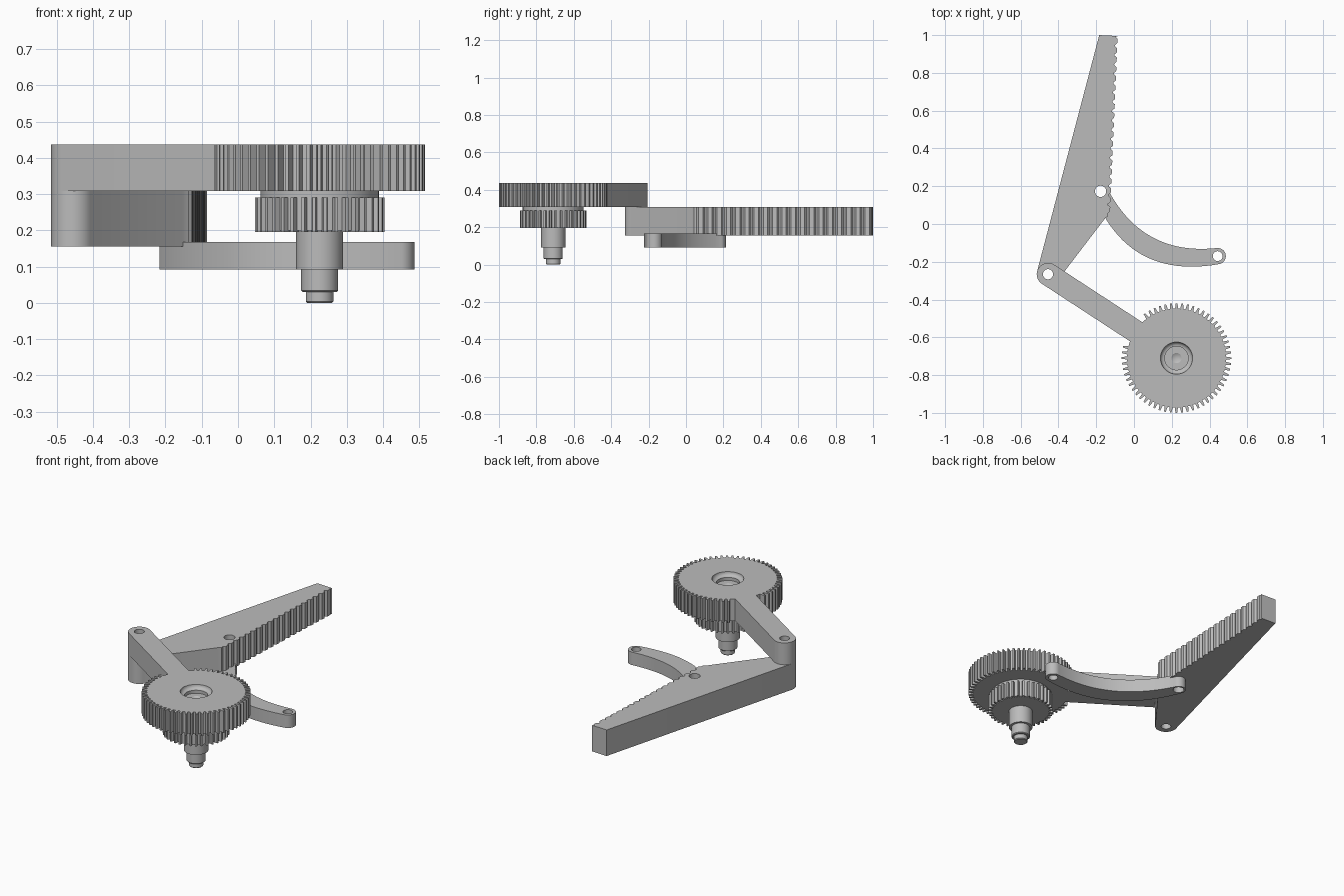
import bpy
import bmesh
from math import sin, cos, tau, radians, degrees, asin, atan2
from mathutils import Vector

cube = bpy.data.objects.get("Cube")
if cube:
    bpy.data.objects.remove(cube, do_unlink=True)

# One plain grey for the whole mechanism
GREY = (0.5, 0.5, 0.5, 1)
grey = bpy.data.materials.new("plain_grey")
grey.use_nodes = True
grey.diffuse_color = GREY
grey.node_tree.nodes["Principled BSDF"].inputs["Base Color"].default_value = GREY


def arc(center, r, start, end, steps=24):
    """Points on a circle, angles in degrees."""
    angles = [radians(start + (end - start) * i / steps) for i in range(steps + 1)]
    return [Vector((center[0] + r * cos(a), center[1] + r * sin(a))) for a in angles]


def bow(a, mid, b, steps=24):
    """Inner points of a curve from a to b passing through mid."""
    ctrl = 2 * Vector(mid) - (a + b) / 2
    ts = [i / steps for i in range(1, steps)]
    return [(1 - t) ** 2 * a + 2 * t * (1 - t) * ctrl + t * t * b for t in ts]


def circle(center, r, steps=64):
    return arc(center, r, 0, 360, steps)[:-1]


def teeth(center, root, tip, count, phase=0, gap=0):
    """Gear outline starting at phase degrees, leaving out a gap each side of it."""
    pts = []
    pitch = 360 / count
    for i in range(count):
        mid = (i + 0.5) * pitch
        if mid - pitch / 2 < gap or mid + pitch / 2 > 360 - gap:
            continue
        for off, r in ((-0.3, root), (-0.15, tip), (0.15, tip), (0.3, root)):
            pts += arc(center, r, phase + mid + off * pitch, 0, 1)[:1]
    return pts


def finish(name, mesh):
    bm = bmesh.new()
    bm.from_mesh(mesh)
    bmesh.ops.remove_doubles(bm, verts=bm.verts, dist=0.0001)
    bmesh.ops.recalc_face_normals(bm, faces=bm.faces)
    bm.to_mesh(mesh)
    bm.free()
    mesh.name = name
    mesh.materials.clear()
    mesh.materials.append(grey)
    mesh.polygons.foreach_set("use_smooth", [True] * len(mesh.polygons))
    mesh.set_sharp_from_angle(angle=radians(25))
    ob = bpy.data.objects.new(name, mesh)
    bpy.context.collection.objects.link(ob)
    return ob


def plate(name, loops, z0, z1):
    """Flat part: first loop is the outline, the others are holes."""
    curve = bpy.data.curves.new(name + "_outline", "CURVE")
    curve.dimensions = "2D"
    curve.fill_mode = "BOTH"
    curve.extrude = (z1 - z0) / 2
    for loop in loops:
        spline = curve.splines.new("POLY")
        spline.points.add(len(loop) - 1)
        for point, p in zip(spline.points, loop):
            point.co = (p[0], p[1], 0, 1)
        spline.use_cyclic_u = True
    temp = bpy.data.objects.new(name + "_temp", curve)
    bpy.context.collection.objects.link(temp)
    graph = bpy.context.evaluated_depsgraph_get()
    mesh = bpy.data.meshes.new_from_object(temp.evaluated_get(graph))
    bpy.data.objects.remove(temp, do_unlink=True)
    bpy.data.curves.remove(curve)
    for v in mesh.vertices:
        v.co.z += (z0 + z1) / 2
    return finish(name, mesh)


def lathe(name, center, profile, steps=64):
    bm = bmesh.new()
    verts = [bm.verts.new((center[0] + r, center[1], z)) for r, z in profile]
    edges = [bm.edges.new(pair) for pair in zip(verts, verts[1:])]
    bmesh.ops.spin(bm, geom=verts + edges, cent=(center[0], center[1], 0),
                   axis=(0, 0, 1), angle=tau, steps=steps)
    bmesh.ops.remove_doubles(bm, verts=bm.verts, dist=0.0001)
    mesh = bpy.data.meshes.new(name)
    bm.to_mesh(mesh)
    bm.free()
    return finish(name, mesh)


GEAR = Vector((0.225, -0.71))
PIVOT = Vector((-0.455, -0.266))
JOINT = Vector((-0.177, 0.173))
TIP = Vector((0.443, -0.17))
ARM_R, PIN_R = 0.06, 0.027
DISC_Z, TOP = 0.308, 0.436

# Large gear with its arm, cut as one outline
along = PIVOT - GEAR
phi = degrees(atan2(along.y, along.x))
side = degrees(asin(ARM_R / 0.262))
outline = arc(GEAR, 0.262, phi + side, 0, 1)[:1]
outline += teeth(GEAR, 0.262, 0.29, 60, phi, side + 1)
outline += arc(GEAR, 0.262, phi - side, 0, 1)[:1]
outline += arc(PIVOT, ARM_R, phi - 90, phi + 90)
plate("gear_arm", [outline, circle(PIVOT, PIN_R, 32), circle(GEAR, 0.085)], DISC_Z, TOP)

# Small gear under the large one
plate("pinion", [teeth(GEAR, 0.157, 0.179, 36)], 0.195, 0.291)

# Stepped shaft with hub and the dished top
fillet = [(0.062 + 0.023 * sin(radians(a)), 0.413 + 0.023 * (1 - cos(radians(a))))
          for a in range(90, -1, -15)]
lathe("shaft", GEAR, [
    (0, 0), (0.034, 0), (0.038, 0.004), (0.038, 0.03), (0.047, 0.03),
    (0.051, 0.034), (0.051, 0.092), (0.065, 0.092), (0.065, 0.2),
    (0.163, 0.2), (0.163, DISC_Z), (0.085, DISC_Z), (0.085, TOP)]
    + fillet + [(0.062, 0.395), (0.027, 0.395), (0, 0.38)])

# Toothed lever: rounded foot, slanted sides, rack along the right edge
foot_right = arc(PIVOT, ARM_R, -37.5, 0, 1)[0]
low, high = Vector((-0.127, 0.055)), Vector((-0.086, 0.995))
rack = [Vector((-0.153, 0.03)), Vector((-0.137, 0.042))]
count = 19
inward = Vector((-0.012, 0))
for i in range(count):
    for t, shift in ((0.05, 1), (0.25, 0), (0.7, 0), (0.9, 1)):
        rack.append(low.lerp(high, (i + t) / count) + inward * shift)
lever = arc(PIVOT, ARM_R, 165.5, 322.5)
lever += rack + [high, Vector((-0.184, 1.0))]
plate("rack_lever", [lever, circle(PIVOT, PIN_R, 32), circle(JOINT, 0.03, 32)], 0.155, DISC_Z)

# Curved link below the lever
end_a = arc(JOINT, 0.04, 15, 205)
end_b = arc(TIP, 0.043, -80, 100)
link = end_a + bow(end_a[-1], (0.043, -0.163), end_b[0])
link += end_b + bow(end_b[-1], (0.097, -0.07), end_a[0])
plate("curved_link", [link, circle(JOINT, 0.03, 32), circle(TIP, 0.026, 32)], 0.092, 0.168)
